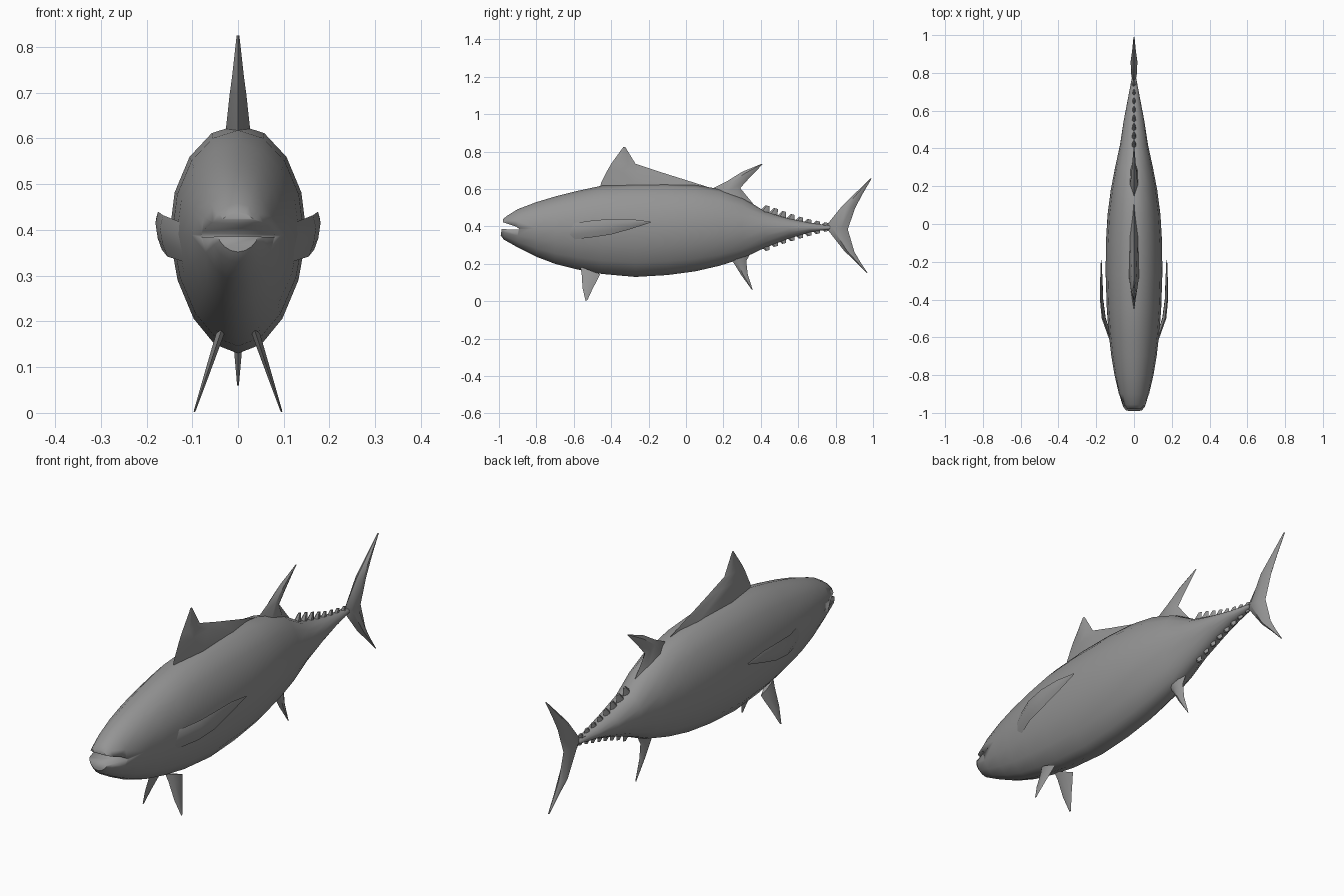
import bpy, bmesh, math

if "Cube" in bpy.data.objects:
    bpy.data.objects.remove(bpy.data.objects["Cube"])

grey = bpy.data.materials.new("fish_grey")
grey.diffuse_color = (0.3, 0.3, 0.3, 1)
grey.use_nodes = True
grey.node_tree.nodes["Principled BSDF"].inputs["Base Color"].default_value = grey.diffuse_color


def finish(name, bm, angle=40):
    bmesh.ops.recalc_face_normals(bm, faces=bm.faces)
    me = bpy.data.meshes.new(name)
    bm.to_mesh(me)
    bm.free()
    ob = bpy.data.objects.new(name, me)
    bpy.context.collection.objects.link(ob)
    me.materials.append(grey)
    bpy.ops.object.select_all(action='DESELECT')
    ob.select_set(True)
    bpy.context.view_layer.objects.active = ob
    bpy.ops.object.shade_smooth_by_angle(angle=math.radians(angle))
    return ob


def loft(bm, rings):
    """Skin a list of closed point rings and cap both ends."""
    vs = [[bm.verts.new(p) for p in r] for r in rings]
    n = len(vs[0])
    for a, b in zip(vs, vs[1:]):
        for i in range(n):
            j = (i + 1) % n
            bm.faces.new((a[i], a[j], b[j], b[i]))
    bm.faces.new(vs[0])
    bm.faces.new(vs[-1])


def add_fin(bm, sections, place=lambda y, z: 0.0):
    """Sections: leading (y, z), trailing (y, z), half thickness."""
    rings = []
    for (y0, z0), (y1, z1), t in sections:
        ring = []
        for f, s in ((0, 0), (.3, 1), (.7, .8), (1, 0), (.7, -.8), (.3, -1)):
            y, z = y0 + (y1 - y0) * f, z0 + (z1 - z0) * f
            ring.append((place(y, z) + s * t, y, z))
        rings.append(ring)
    loft(bm, rings)


def fin(name, sections, place=lambda y, z: 0.0):
    bm = bmesh.new()
    add_fin(bm, sections, place)
    return finish(name, bm)


# Body: y, top, bottom, half width, forward lean of the chin
MID, SIDES = 0.39, 16
stations = [
    (-.985, .440, .352, .045, .15), (-.965, .458, .330, .060, .15),
    (-.90, .492, .288, .080, 0), (-.80, .530, .238, .103, 0),
    (-.70, .560, .200, .120, 0), (-.58, .590, .170, .134, 0),
    (-.45, .618, .146, .144, 0), (-.27, .630, .130, .150, 0),
    (-.10, .630, .140, .149, 0), (.05, .622, .160, .140, 0),
    (.18, .600, .190, .123, 0), (.30, .555, .228, .100, 0),
    (.42, .482, .285, .074, 0), (.55, .443, .335, .054, 0),
    (.66, .420, .368, .033, 0), (.77, .405, .385, .012, 0)]
rings = []
for y, top, bot, w, lean in stations:
    ring = []
    for i in range(SIDES):
        a = 2 * math.pi * i / SIDES
        c, s = math.cos(a), math.sin(a)
        z = MID + s * ((top - MID) if s > 0 else (MID - bot))
        x = w * c * (1 - .12 * max(0, -s))
        ring.append((x, y + lean * (z - MID), z))
    rings.append(ring)
bm = bmesh.new()
loft(bm, rings)
body = finish("body", bm, 45)

# Open mouth, cut with a wedge
bm = bmesh.new()
loft(bm, [[(x, -1.04, .442), (x, -.905, .398), (x, -.89, .384), (x, -1.04, .386)]
          for x in (-.2, .2)])
cutter = finish("mouth_cutter", bm)
cutter.hide_render = True
mod = body.modifiers.new("mouth", 'BOOLEAN')
mod.operation, mod.object, mod.solver = 'DIFFERENCE', cutter, 'EXACT'
bpy.context.view_layer.objects.active = body
bpy.ops.object.modifier_apply(modifier="mouth")
bpy.data.objects.remove(cutter)

# Fins on the centre line
fin("front_dorsal_fin", [
    ((-.46, .59), (.16, .57), .030), ((-.455, .632), (.12, .610), .026),
    ((-.42, .700), (-.15, .695), .018), ((-.40, .735), (-.27, .735), .013),
    ((-.335, .825), (-.325, .825), .003)])
fin("rear_dorsal_fin", [
    ((.12, .575), (.42, .46), .026), ((.14, .602), (.36, .520), .022),
    ((.22, .642), (.290, .605), .016), ((.30, .692), (.335, .655), .010),
    ((.405, .735), (.412, .735), .002)])
fin("anal_fin", [
    ((.22, .24), (.35, .265), .022), ((.255, .205), (.322, .215), .016),
    ((.295, .140), (.330, .145), .009), ((.353, .060), (.357, .060), .002)])
fin("tail_fin", [
    ((.985, .655), (.992, .655), .003), ((.905, .578), (.945, .575), .010),
    ((.835, .510), (.905, .500), .018), ((.745, .398), (.865, .385), .014),
    ((.845, .270), (.900, .265), .018), ((.905, .213), (.930, .213), .010),
    ((.966, .150), (.972, .150), .003)])

# Rows of finlets above and below the tail stalk
bm = bmesh.new()
for k in range(8):
    y = .40 + k * .045
    f = k / 7
    top = .486 - .072 * f + .018 * math.cos(f * math.pi) * (1 - f)
    low = .278 + .102 * f ** .8
    for z, d in ((top, 1), (low, -1)):
        add_fin(bm, [((y - .01, z - d * .025), (y + .045, z - d * .03), .012),
                     ((y + .025, z + d * .009), (y + .046, z + d * .004), .004)])
finish("finlets", bm)

# Paired fins
for side, label in ((1, "right"), (-1, "left")):
    fin("pelvic_fin_" + label, [
        ((-.565, .185), (-.46, .145), .009), ((-.558, .150), (-.470, .122), .008),
        ((-.553, .070), (-.500, .065), .005), ((-.537, .002), (-.527, .006), .002)],
        lambda y, z: side * (.040 + (.17 - z) * .33))

    # Swept pectoral fin lying along the flank
    fin("pectoral_fin_" + label, [
        ((-.62, .415), (-.62, .328), .010), ((-.50, .432), (-.50, .342), .010),
        ((-.40, .440), (-.40, .357), .008), ((-.30, .440), (-.30, .385), .006),
        ((-.19, .426), (-.19, .420), .002)],
        lambda y, z: side * (.118 + .052 * min(1, (y + .62) / .16) ** .8
                             + .10 * (z - .39)))
